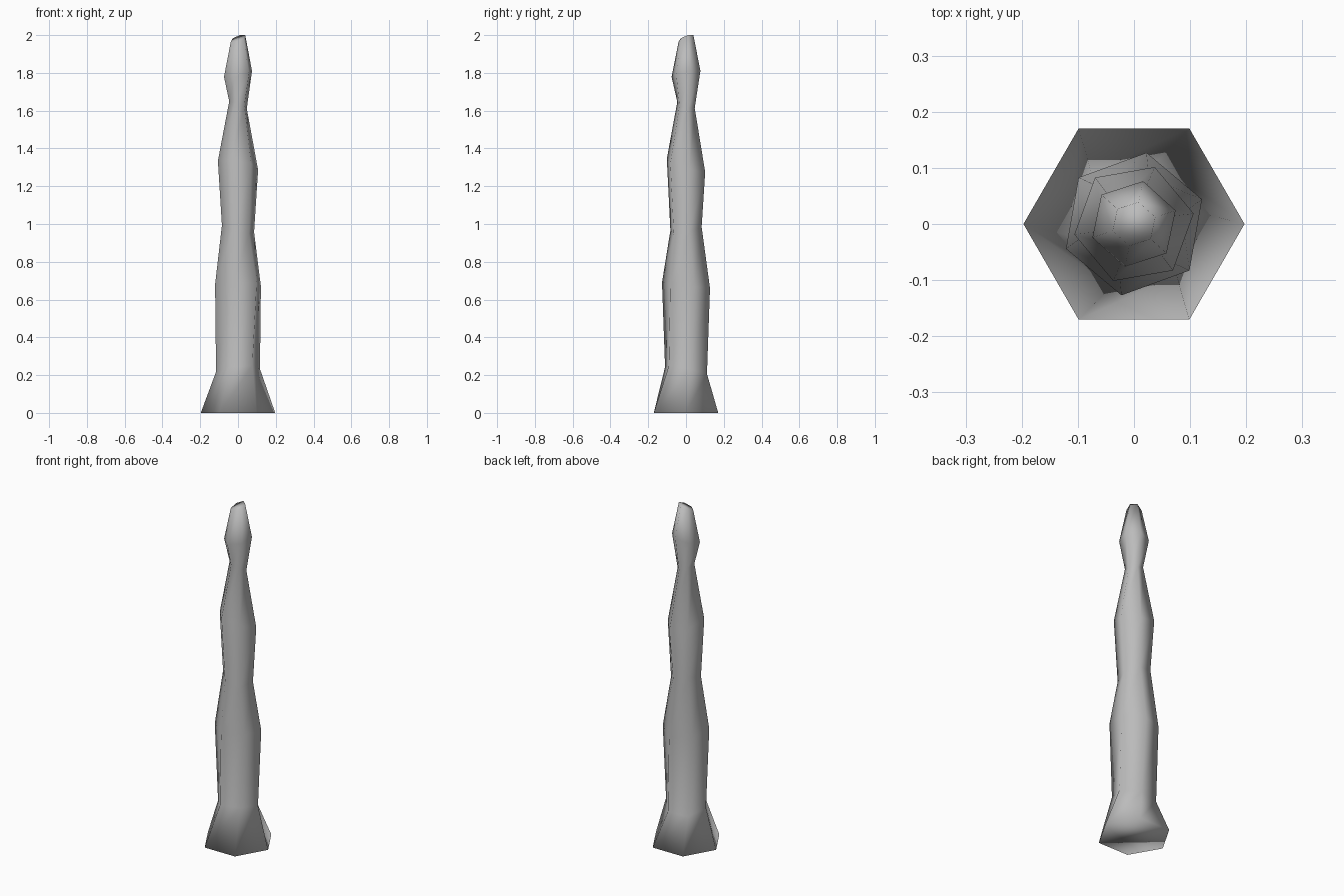
import bpy, bmesh
from math import cos, sin, radians

old = bpy.data.objects.get("Cube")
if old:
    bpy.data.objects.remove(old, do_unlink=True)

SIDES = 6

# Plain grey stone
stone = bpy.data.materials.new("grey stone")
stone.use_nodes = True
grey = (0.5, 0.5, 0.5, 1)
stone.diffuse_color = grey
bsdf = stone.node_tree.nodes["Principled BSDF"]
bsdf.inputs["Base Color"].default_value = grey
bsdf.inputs["Roughness"].default_value = 0.9

# Each ring: height, radius, twist in degrees, tilt along x, tilt along y
rings = [
    (0.0, 0.197, 0, 0, 0),
    (0.225, 0.118, 10, 0.1, -0.2),
    (0.675, 0.129, 20, 0, -0.12),
    (0.975, 0.087, 12, -0.25, 0.2),
    (1.31, 0.108, 10, -0.18, -0.28),
    (1.63, 0.048, 14, -0.35, -0.25),
    (1.795, 0.078, 18, 0.15, 0.18),
    (1.983, 0.04, 18, 0.35, 0.35),
]


def add_ring(bm, height, radius, twist, tilt_x, tilt_y):
    verts = []
    for i in range(SIDES):
        a = radians(twist + i * 360 / SIDES)
        x, y = radius * cos(a), radius * sin(a)
        verts.append(bm.verts.new((x, y, height + tilt_x * x + tilt_y * y)))
    return verts


# Stone spire: a closed loft through the tilted rings
bm = bmesh.new()
loops = [add_ring(bm, *ring) for ring in rings]
for low, high in zip(loops, loops[1:]):
    for i in range(SIDES):
        j = (i + 1) % SIDES
        bm.faces.new((low[i], low[j], high[j], high[i]))
bm.faces.new(loops[-1])
bm.faces.new(loops[0][::-1])
for face in bm.faces:
    face.smooth = True
bmesh.ops.recalc_face_normals(bm, faces=bm.faces)

mesh = bpy.data.meshes.new("stone_spire")
bm.to_mesh(mesh)
bm.free()
mesh.materials.append(stone)
spire = bpy.data.objects.new("stone_spire", mesh)
bpy.context.collection.objects.link(spire)
